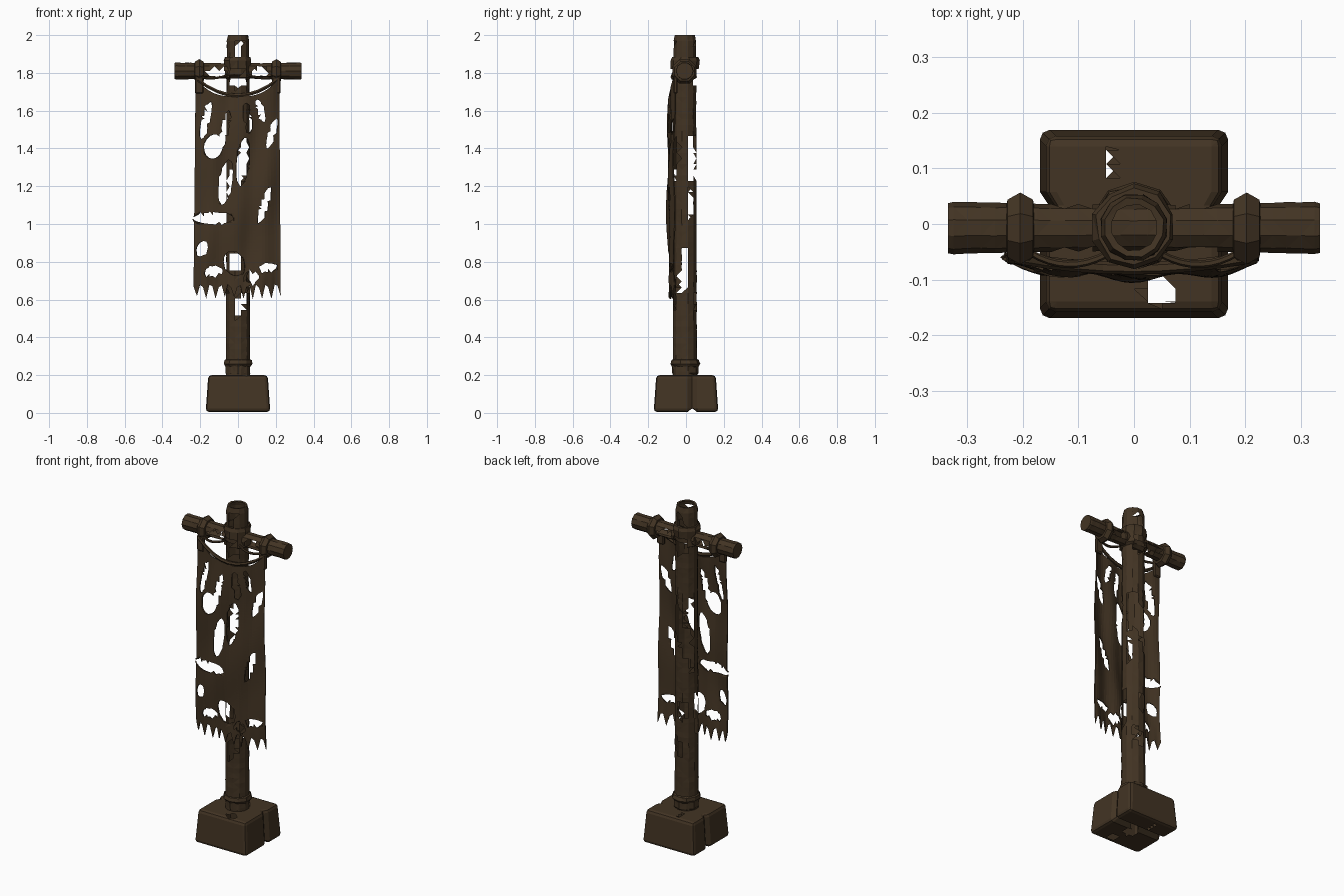
import bpy, bmesh, math, random
from mathutils import Matrix, Vector

if "Cube" in bpy.data.objects:
    bpy.data.objects.remove(bpy.data.objects["Cube"])

random.seed(4)
wood = bpy.data.materials.new("dark brown")
wood.diffuse_color = (0.055, 0.034, 0.017, 1)
wood.use_nodes = True
wood.node_tree.nodes["Principled BSDF"].inputs["Base Color"].default_value = wood.diffuse_color


def finish(name, bm):
    me = bpy.data.meshes.new(name)
    bm.to_mesh(me)
    bm.free()
    me.materials.append(wood)
    ob = bpy.data.objects.new(name, me)
    bpy.context.collection.objects.link(ob)
    return ob


# Tears are slanted ellipses: centre u, centre z, radius u, radius z, slant
def depth(u, z, h):
    du = u - h[0] - h[4] * (z - h[1])
    return (du / h[2]) ** 2 + ((z - h[1]) / h[3]) ** 2


def in_hole(u, z, holes):
    return any(depth(u, z, h) < 0.95 for h in holes)


def tear(bm, test):
    bmesh.ops.triangulate(bm, faces=bm.faces[:])
    gone = [f for f in bm.faces if test(f.calc_center_median())]
    bmesh.ops.delete(bm, geom=gone, context='FACES')


def lathe(name, profile, sides, loc, along_x=False, caps=True, jitter=0.0, torn=None):
    """Sweep (radius, height) pairs around an axis."""
    bm = bmesh.new()
    rings = []
    for r, h in profile:
        ring = []
        for i in range(sides):
            a = 2 * math.pi * (i + 0.5) / sides
            rr = r + random.uniform(-jitter, jitter)
            ring.append(bm.verts.new((rr * math.cos(a), rr * math.sin(a), h)))
        rings.append(ring)
    for lo, hi in zip(rings, rings[1:]):
        for i in range(sides):
            j = (i + 1) % sides
            bm.faces.new((lo[i], lo[j], hi[j], hi[i]))
    if caps:
        bm.faces.new(rings[0][::-1])
        bm.faces.new(rings[-1])
    if along_x:
        bm.transform(Matrix.Rotation(math.pi / 2, 4, 'Y'))
    bm.transform(Matrix.Translation(loc))
    if torn:
        tear(bm, torn)
    return finish(name, bm)


# Base: rounded tapered block, cracked around its sides and broken through in places
bm = bmesh.new()
bmesh.ops.create_cube(bm, size=1)
for v in bm.verts:
    k = 0.92 if v.co.z > 0 else 1.0
    v.co = (math.copysign(0.171 * k, v.co.x), math.copysign(0.171 * k, v.co.y),
            0.2 if v.co.z > 0 else 0.005)
bmesh.ops.bevel(bm, geom=bm.edges[:], offset=0.018, segments=2, profile=0.5, affect='EDGES')
cuts = [(Vector((1, 0, 0)), i * 0.025) for i in range(-5, 6)]
cuts += [(Vector((0, 1, 0)), i * 0.025 + 0.008) for i in range(-6, 6)]
for n, d in cuts:
    bmesh.ops.bisect_plane(bm, geom=bm.verts[:] + bm.edges[:] + bm.faces[:], plane_co=n * d, plane_no=n)
for v in bm.verts:  # crack line
    if abs(v.co.y - 0.033) < 0.002:
        if abs(v.co.x) > 0.13:
            v.co.x *= 0.9
        if v.co.z < 0.02:
            v.co.z += 0.02
base_holes = [(-0.043, 0.105, 0.01, 0.035, 0), (0.045, -0.122, 0.03, 0.026, 0),
              (0.01, -0.01, 0.04, 0.045, 0)]
tear(bm, lambda c: (c.z > 0.19 or c.z < 0.03) and in_hole(c.x, c.y, base_holes))
finish("base_stone", bm)

# Pole: weathered hollow post with splits
pole_front = [(0.02, 1.33, 0.03, 0.13, 0.1), (-0.03, 1.2, 0.028, 0.1, 0.1),
              (-0.01, 0.8, 0.035, 0.06, 0), (0.01, 0.57, 0.025, 0.07, 0.25),
              (0.0, 1.92, 0.02, 0.06, 0.3), (0.0, 1.76, 0.05, 0.04, 0)]
pole_side = [(0.025, 1.35, 0.022, 0.12, 0), (-0.01, 0.75, 0.024, 0.14, 0.1),
             (0.02, 1.1, 0.012, 0.09, 0)]


def pole_torn(c):
    return (in_hole(c.x, c.z, pole_front) and abs(c.y + 0.006) > 0.03
            or in_hole(c.y, c.z, pole_side) and abs(c.x) > 0.03)


steps = 60
profile = [(0.066 - 0.005 * i / steps, 0.19 + 1.78 * i / steps) for i in range(steps + 1)]
profile += [(0.054, 2.0), (0.042, 1.998)]
lathe("pole", profile, 12, (0, -0.006, 0), caps=False, jitter=0.0012, torn=pole_torn)

# Binding at the foot of the pole and around the crossing
lathe("foot_binding", [(0.064, 0.2), (0.07, 0.21), (0.068, 0.245), (0.078, 0.26),
                       (0.074, 0.28), (0.063, 0.285)], 10, (0, -0.004, 0), caps=False, jitter=0.003,
      torn=lambda c: c.x > 0.03 and c.y < 0.03 and c.z < 0.25)
lathe("crossing_binding", [(0.06, 1.765), (0.075, 1.775), (0.072, 1.82), (0.077, 1.865),
                           (0.07, 1.885), (0.058, 1.885)], 10, (0, -0.006, 0),
      caps=False, jitter=0.004, torn=lambda c: abs(c.x) < 0.03 and c.z < 1.82)

# Crossbar, split on each side of the pole
bar = [(0.045, -0.335), (0.047, -0.325)]
bar += [(0.0415 + 0.02 * abs(x) ** 1.2, x) for x in (i * 0.025 for i in range(-12, 13))]
bar += [(0.047, 0.325), (0.045, 0.335)]
bar_holes = [(-0.11, 1.8, 0.05, 0.026, 0), (0.12, 1.805, 0.045, 0.026, 0)]
lathe("crossbar", bar, 10, (0, -0.007, 1.81), along_x=True, jitter=0.001,
      torn=lambda c: in_hole(c.x, c.z, bar_holes) and abs(c.y + 0.007) > 0.02)

# Ridged rings and hanging tabs that carry the cloth
for side, x in (("left", -0.205), ("right", 0.203)):
    lathe(side + "_ring", [(0.044, -0.025), (0.056, -0.023), (0.07, 0), (0.056, 0.023),
                           (0.044, 0.025)], 8, (x, -0.008, 1.808), along_x=True, caps=False)
    bm = bmesh.new()
    bmesh.ops.create_cube(bm, size=1)
    bm.transform(Matrix.Translation((x, -0.055, 1.735)) @ Matrix.Diagonal((0.045, 0.022, 0.09, 1)))
    bmesh.ops.bevel(bm, geom=bm.edges[:], offset=0.006, segments=1, affect='EDGES')
    finish(side + "_tab", bm)

# Cloth: sagging top edge, soft folds, torn holes and ragged hem
holes = [(-0.13, 1.41, 0.05, 0.065, 0.1), (-0.17, 1.55, 0.022, 0.1, 0.25),
         (-0.065, 1.22, 0.035, 0.12, 0.15), (0.025, 1.33, 0.032, 0.13, 0.1),
         (-0.13, 1.03, 0.11, 0.03, 0), (0.14, 1.1, 0.02, 0.1, 0.3),
         (0.18, 1.48, 0.02, 0.08, 0.3), (-0.19, 0.87, 0.03, 0.04, 0.2),
         (-0.02, 0.79, 0.055, 0.065, -0.2), (0.16, 0.77, 0.045, 0.022, 0.4),
         (0.05, 1.56, 0.02, 0.08, -0.1), (-0.07, 1.5, 0.02, 0.1, 0.2),
         (-0.13, 0.75, 0.05, 0.025, 0.3), (0.12, 1.6, 0.018, 0.06, -0.3),
         (0.07, 0.72, 0.04, 0.03, 0)]
NX, NZ = 28, 64


def cloth_point(u, v, hem):
    x = -0.004 + 0.46 * (u - 0.5)
    s = abs(2 * u - 1)
    top = 1.675 + 0.1 * s ** 3
    z = top + (hem - top) * v
    fold = 0.007 * math.sin(u * 19 + v * 2.5) + 0.005 * math.sin(v * 13 + u * 6)
    y = -0.082 + 0.022 * s * s - 0.01 * math.sin(math.pi * v) + fold
    return Vector((x * (0.96 + 0.04 * v), y, z))


bm = bmesh.new()
hems = [(0.6 if i % 3 == 1 else 0.66) + random.uniform(0, 0.025) for i in range(NX + 1)]
grid = []
for j in range(NZ + 1):
    v = j / NZ
    row = []
    for i in range(NX + 1):
        hem = 0.66 + (hems[i] - 0.66) * max(0, (v - 0.85) / 0.15)
        p = cloth_point(i / NX, v, hem)
        for h in holes:  # pull points onto the edge of a tear
            d = depth(p.x, p.z, h)
            if 0.5 < d < 1:
                k = 1 / math.sqrt(d)
                p.x, p.z = h[0] + (p.x - h[0]) * k, h[1] + (p.z - h[1]) * k
        row.append(bm.verts.new(p))
    grid.append(row)
for j in range(NZ):
    for i in range(NX):
        bm.faces.new((grid[j][i], grid[j + 1][i], grid[j + 1][i + 1], grid[j][i + 1]))
tear(bm, lambda c: in_hole(c.x, c.z, holes))
cloth = finish("torn_cloth", bm)
thick = cloth.modifiers.new("thickness", 'SOLIDIFY')
thick.thickness = 0.006
thick.offset = 0


# Rolled top edge and slack cords running from the rings to the pole
def strip(name, start, end, sag, radius):
    bm = bmesh.new()
    rings = []
    for k in range(9):
        t = k / 8
        c = Vector(start).lerp(Vector(end), t)
        bow = 1 - (2 * t - 1) ** 2
        c += Vector((0, -0.02 * bow, -sag * bow))
        rings.append([bm.verts.new(c + Vector((0, radius * math.cos(a), radius * math.sin(a))))
                      for a in (math.tau * i / 6 for i in range(6))])
    for lo, hi in zip(rings, rings[1:]):
        for i in range(6):
            bm.faces.new((lo[i], lo[(i + 1) % 6], hi[(i + 1) % 6], hi[i]))
    finish(name, bm)


strip("rolled_top_edge", (-0.215, -0.06, 1.765), (0.21, -0.06, 1.765), 0.085, 0.011)
for side, sx in (("left", -1), ("right", 1)):
    strip(side + "_cord", (sx * 0.19, -0.05, 1.775), (sx * 0.05, -0.055, 1.79), 0.01, 0.007)
